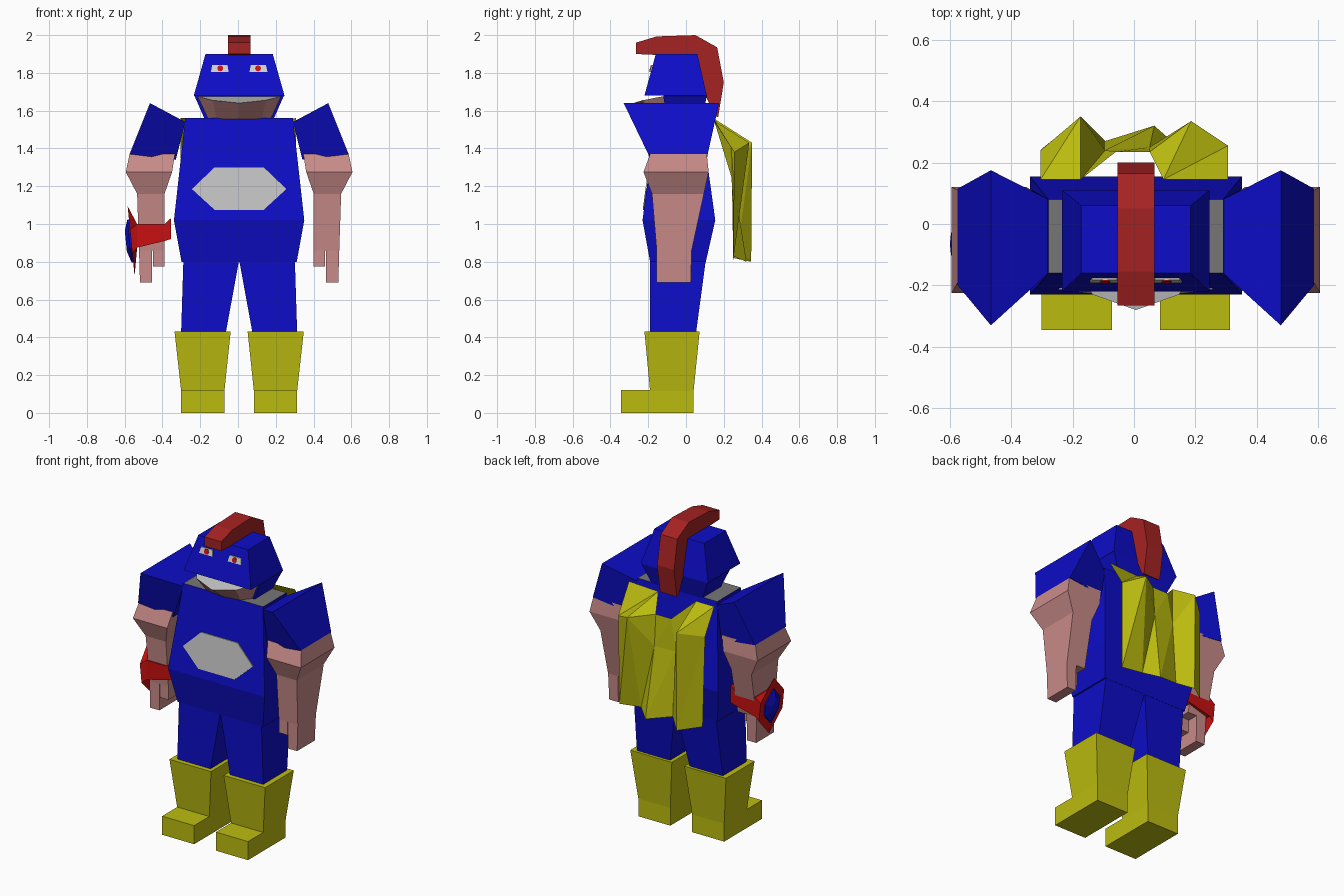
import bpy, bmesh, math

cube = bpy.data.objects.get("Cube")
if cube:
    bpy.data.objects.remove(cube, do_unlink=True)

CX = 0.006  # body centre line


def material(name, r, g, b):
    m = bpy.data.materials.new(name)
    m.use_nodes = True
    m.diffuse_color = (r, g, b, 1)
    bsdf = next(n for n in m.node_tree.nodes if n.type == 'BSDF_PRINCIPLED')
    bsdf.inputs["Base Color"].default_value = (r, g, b, 1)
    return m


BLUE = material("blue", 0.004, 0.004, 0.58)
YELLOW = material("yellow", 0.5, 0.5, 0.005)
SKIN = material("skin", 0.58, 0.26, 0.25)
CREST = material("crest_red", 0.38, 0.016, 0.016)
RED = material("bright_red", 0.58, 0.005, 0.005)
LIGHT = material("light_grey", 0.55, 0.55, 0.55)
GREY = material("neck_grey", 0.18, 0.18, 0.18)
WHITE = material("eye_white", 0.65, 0.65, 0.65)


def build(name, verts, faces, *mats):
    """Flat shaded mesh object with outward normals."""
    bm = bmesh.new()
    vs = [bm.verts.new((x + CX, y, z)) for x, y, z in verts]
    for f in faces:
        bm.faces.new([vs[i] for i in f])
    bmesh.ops.recalc_face_normals(bm, faces=bm.faces)
    me = bpy.data.meshes.new(name)
    bm.to_mesh(me)
    bm.free()
    for m in mats:
        me.materials.append(m)
    ob = bpy.data.objects.new(name, me)
    bpy.context.collection.objects.link(ob)
    return ob


def loft(name, loops, *mats):
    """Skin matching loops and cap both ends; the last face is the end cap."""
    n = len(loops[0])
    verts = [p for lp in loops for p in lp]
    faces = [(k * n + i, k * n + (i + 1) % n, (k + 1) * n + (i + 1) % n, (k + 1) * n + i)
             for k in range(len(loops) - 1) for i in range(n)]
    faces += [tuple(range(n)), tuple(range(len(verts) - n, len(verts)))]
    return build(name, verts, faces, *mats)


def rect(x0, x1, y0, y1, z, s=1):
    return [(s * x0, y0, z), (s * x1, y0, z), (s * x1, y1, z), (s * x0, y1, z)]


def block(name, x0, x1, y0, y1, z0, z1, mat, s=1):
    return loft(name, [rect(x0, x1, y0, y1, z0, s), rect(x0, x1, y0, y1, z1, s)], mat)


# torso with grey neck opening on top
torso = loft("torso", [rect(-.305, .305, -.19, .105, .80), rect(-.345, .345, -.23, .155, 1.02),
                       rect(-.285, .285, -.16, .08, 1.56)], BLUE, GREY)
torso.data.polygons[-1].material_index = 1

# chest plate lying on the sloping front
outline = [(-.25, 1.185), (-.13, 1.30), (.13, 1.30), (.25, 1.185), (.13, 1.075), (-.13, 1.075)]
loft("chest_plate", [[(x, -.23 + (z - 1.02) * .13 - d, z) for x, z in outline]
                     for d in (-.002, .006)], LIGHT)

# limbs
for side, s in (("left", 1), ("right", -1)):
    loft(side + "_leg", [rect(.075, .308, -.19, .05, .40, s),
                         rect(.0, .295, -.19, .105, .81, s)], BLUE)
    loft(side + "_boot", [rect(.078, .307, -.19, .04, .115, s),
                          rect(.045, .342, -.22, .072, .43, s)], YELLOW)
    block(side + "_foot", .078, .307, -.345, .04, 0, .12, YELLOW, s)

    # shoulder guard: four edges running front to back
    edges = [(.285, 1.54, -.16, .08), (.472, 1.64, -.33, .175),
             (.58, 1.37, -.20, .115), (.335, 1.34, -.19, .11)]
    loft(side + "_shoulder", [[(s * x, y0, z) for x, z, y0, y1 in edges],
                              [(s * x, y1, z) for x, z, y0, y1 in edges]], BLUE)

    loft(side + "_arm", [rect(.34, .58, -.19, .11, 1.37, s), rect(.355, .60, -.225, .12, 1.275, s),
                         rect(.395, .54, -.18, .095, 1.16, s),
                         rect(.395, .53, -.155, .03, .86, s)], SKIN)
    loft(side + "_fingers", [rect(.46, .53, -.155, .03, .861, s),
                             rect(.46, .525, -.155, .025, .69, s)], SKIN)
    block(side + "_thumb", .395, .455, -.155, -.04, .775, .861, SKIN, s)

# wrist band flaring into a pointed shield
def ring(x, z0, z1):
    return [(x, -.06, z1), (x, -.175, z1), (x, -.175, z0),
            (x, -.06, z0), (x, .055, z0), (x, .055, z1)]


def shield(k, d):
    pts = [(0, .185), (-.12, .06), (-.12, -.06), (0, -.185), (.12, -.06), (.12, .06)]
    return [(-.572 - .10 * z * k - d, -.065 + y * k, .91 + z * k) for y, z in pts]


loft("wrist_band", [ring(-.362, .92, 1.03), ring(-.395, .91, 1.0),
                    ring(-.54, .875, 1.0), shield(1, 0)], RED)
loft("shield_inset", [shield(.62, -.01), shield(.62, .008), shield(.3, .028)], BLUE)

# head
loft("helmet", [rect(-.18, .18, -.10, .08, 1.55), rect(-.235, .235, -.12, .11, 1.675),
                rect(-.24, .24, -.12, .11, 1.68)], BLUE)
loft("helmet_top", [rect(-.24, .24, -.22, .11, 1.68), rect(-.178, .178, -.16, .06, 1.90)], BLUE)

# open jaw with light grey mouth inside
half_rim = [(.237, -.10, 1.68), (.14, -.23, 1.655), (0, -.28, 1.64)]
half_base = [(.18, -.08, 1.555), (.12, -.155, 1.555), (0, -.17, 1.555)]


def both(half):
    return half + [(-x, y, z) for x, y, z in half[-2::-1]]


jaw = loft("jaw", [both(half_base), both(half_rim)], SKIN, LIGHT)
jaw.data.polygons[-1].material_index = 1

# eyes: thin plates on the face
def face_y(z):
    return -.22 + (z - 1.68) * .06 / .22


for side, s in (("left", 1), ("right", -1)):
    white = [(.055, 1.805), (.15, 1.805), (.142, 1.842), (.062, 1.842)]
    pupil = [(.10 + .016 * math.cos(a * math.pi / 4), 1.824 + .016 * math.sin(a * math.pi / 4))
             for a in range(8)]
    for part, pts, d, mat in (("eye", white, .006, WHITE), ("pupil", pupil, .010, RED)):
        loft(side + "_" + part, [[(s * x, face_y(z) - t, z) for x, z in pts]
                                 for t in (d - .007, d)], mat)

# crest arching over the helmet
top = [(-.265, 1.96), (-.155, 1.993), (.05, 2.0), (.165, 1.935), (.20, 1.75), (.17, 1.565)]
under = [(-.265, 1.90), (-.155, 1.895), (.05, 1.895), (.065, 1.84), (.095, 1.70), (.15, 1.575)]
loft("crest", [[(s * .06, y0, z0), (-s * .06, y0, z0), (-s * .06, y1, z1), (s * .06, y1, z1)]
               for s in (1,) for (y0, z0), (y1, z1) in zip(top, under)], CREST)

# folded cape hanging from the shoulders
rows = [
    [(-.31, .145, 1.56), (-.18, .145, 1.56), (-.065, .235, 1.45),
     (.045, .235, 1.45), (.09, .145, 1.55), (.30, .145, 1.56)],
    [(-.31, .24, 1.40), (-.18, .35, 1.43), (-.10, .24, 1.25),
     (.045, .25, 1.25), (.18, .335, 1.43), (.30, .255, 1.38)],
    [(-.30, .25, .82), (-.18, .345, .80), (-.10, .27, .84),
     (.06, .32, .80), (.14, .25, .83), (.295, .25, .81)],
]
n = len(rows[0])
tris = []
for r in range(len(rows) - 1):
    for c in range(n - 1):
        a, b = r * n + c, r * n + c + 1
        tris += [(a, b, b + n), (a, b + n, a + n)]
build("cape", [p for row in rows for p in row], tris, YELLOW)
